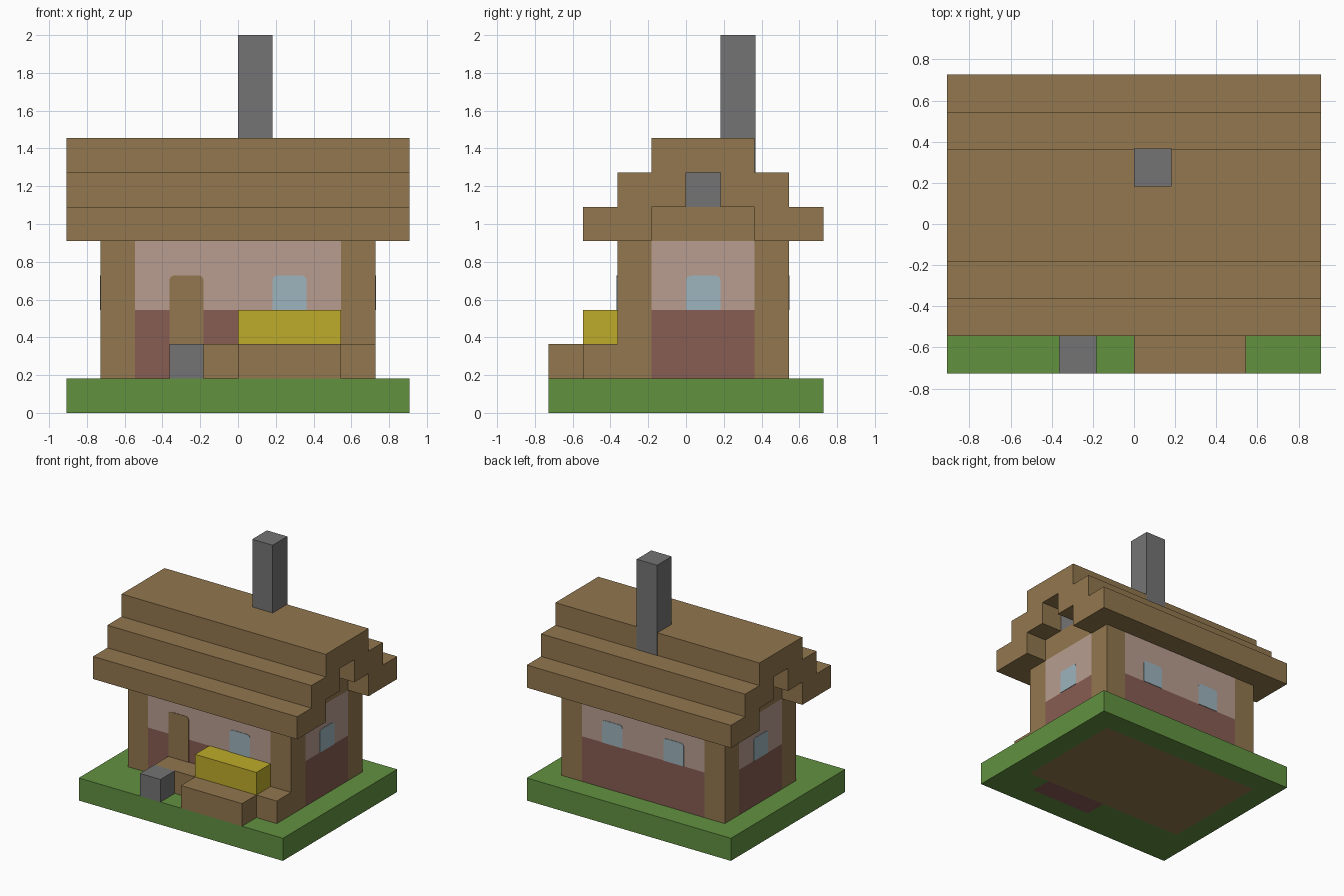
import bpy, bmesh
from mathutils import Vector, Matrix

U = 2 / 11  # one block

cube = bpy.data.objects.get("Cube")
if cube:
    bpy.data.objects.remove(cube, do_unlink=True)


def material(name, rgb):
    lin = [((c / 255 + 0.055) / 1.055) ** 2.4 for c in rgb] + [1]
    m = bpy.data.materials.new(name)
    m.use_nodes = True
    m.diffuse_color = lin
    m.node_tree.nodes["Principled BSDF"].inputs["Base Color"].default_value = lin
    return m


wood = material("wood_brown", (146, 119, 78))
grass = material("grass_green", (98, 145, 64))
stone = material("stone_grey", (116, 116, 116))
flower = material("flower_yellow", (190, 172, 42))
plaster = material("plaster_pink", (184, 157, 144))
brick = material("brick_red", (135, 92, 82))
glass = material("window_blue", (157, 180, 189))


def finish(name, bm, mats):
    bmesh.ops.recalc_face_normals(bm, faces=bm.faces[:])
    bmesh.ops.scale(bm, vec=(U, U, U), verts=bm.verts[:])
    mesh = bpy.data.meshes.new(name)
    bm.to_mesh(mesh)
    bm.free()
    for m in mats:
        mesh.materials.append(m)
    ob = bpy.data.objects.new(name, mesh)
    bpy.context.collection.objects.link(ob)
    return ob


def box(name, x, y, z, *mats, cuts=(), rule=None):
    """Box between block coordinates, optionally cut along planes and coloured by rule."""
    bm = bmesh.new()
    bmesh.ops.create_cube(bm, size=1)
    for v in bm.verts:
        v.co = [lim[0] if c < 0 else lim[1] for c, lim in zip(v.co, (x, y, z))]
    for axis, value in cuts:
        unit = Vector([float(axis == a) for a in "xyz"])
        bmesh.ops.bisect_plane(bm, geom=bm.verts[:] + bm.edges[:] + bm.faces[:],
                               plane_co=unit * value, plane_no=unit)
    if rule:
        bm.normal_update()
        for f in bm.faces:
            f.material_index = rule(f.calc_center_median(), f.normal)
    return finish(name, bm, mats)


def extrude(name, points, depth, mat, matrix):
    """Extrude a flat outline along its local z, then place it."""
    bm = bmesh.new()
    face = bm.faces.new([bm.verts.new((a, b, 0)) for a, b in points])
    new = bmesh.ops.extrude_face_region(bm, geom=[face])["geom"]
    bmesh.ops.translate(bm, vec=(0, 0, depth),
                        verts=[g for g in new if isinstance(g, bmesh.types.BMVert)])
    bmesh.ops.transform(bm, matrix=matrix, verts=bm.verts[:])
    return finish(name, bm, [mat])


def arch_plate(name, mat, height, place, normal):
    """Thin plate, one block wide, with softened top corners."""
    w, r = 0.5, 0.13
    half = [(w, 0), (w, height - r), (w - r * 0.3, height - r * 0.3), (w - r, height)]
    outline = half + [(-a, b) for a, b in reversed(half)]
    n = Vector(normal)
    up = Vector((0, 0, 1))
    m = Matrix((up.cross(n), up, n)).transposed().to_4x4()
    return extrude(name, outline, 0.02, mat, Matrix.Translation(place) @ m)


# Lawn slab, with the floor and flower bed showing on its underside
def lawn_colour(c, n):
    if n.z > -0.5:
        return 0
    if abs(c.x) < 4 and -2 < c.y < 3:
        return 1
    return 2 if 0 < c.x < 3 and -3 < c.y < -2 else 0


box("lawn", (-5, 5), (-4, 4), (0, 1), grass, wood, brick, rule=lawn_colour,
    cuts=[("x", -4), ("x", 0), ("x", 3), ("x", 4), ("y", -3), ("y", -2), ("y", 3)])


# House body: corner posts, brick below, plaster above
def wall_colour(c, n):
    side = abs(n.x) > 0.5
    if (side and not -1 < c.y < 2) or (not side and abs(c.x) > 3):
        return 0
    return 1 if c.z < 3 else 2


box("house_walls", (-4, 4), (-2, 3), (1, 5), wood, brick, plaster, rule=wall_colour,
    cuts=[("x", -3), ("x", 3), ("y", -1), ("y", 2), ("z", 3)])

# Door and windows
arch_plate("door", wood, 2, (-1.5, -2, 2), (0, -1, 0))
arch_plate("front_window", glass, 1, (1.5, -2, 3), (0, -1, 0))
for side, s in (("left", 1), ("right", -1)):
    arch_plate("back_window_" + side, glass, 1, (1.5 * s, 3, 3), (0, 1, 0))
    arch_plate("side_window_" + side, glass, 1, (4 * s, 0.5, 3), (s, 0, 0))

# Porch, doorstep and flower bed
box("porch", (-2, 4), (-3, -2), (1, 2), wood)
box("doorstep", (-2, -1), (-4, -3), (1, 2), stone)
box("garden_bench", (0, 3), (-4, -3), (1, 2), wood)
box("flower_bush", (0, 3), (-3, -2), (2, 3), flower)

# Stepped roof: mirrored half profile, extruded along the ridge
half = [(1.5, 8), (1.5, 7), (2.5, 7), (2.5, 6), (3.5, 6), (3.5, 5),
        (1.5, 5), (1.5, 6), (0.5, 6), (0.5, 7)]
profile = half + [(-a, b) for a, b in reversed(half)]
along_x = Matrix(((0, 0, 1), (1, 0, 0), (0, 1, 0))).to_4x4()
extrude("roof", profile, 10, wood, Matrix.Translation((-5, 0.5, 0)) @ along_x)

# Gable ends set back under the roof
box("gable", (-4, 4), (-1, 2), (5, 6), wood)
box("gable_stone", (-4, 4), (0, 1), (6, 7), stone)

# Chimney, showing through the upper back step of the roof
box("chimney", (0, 1), (1, 2.02), (7, 11), stone)
